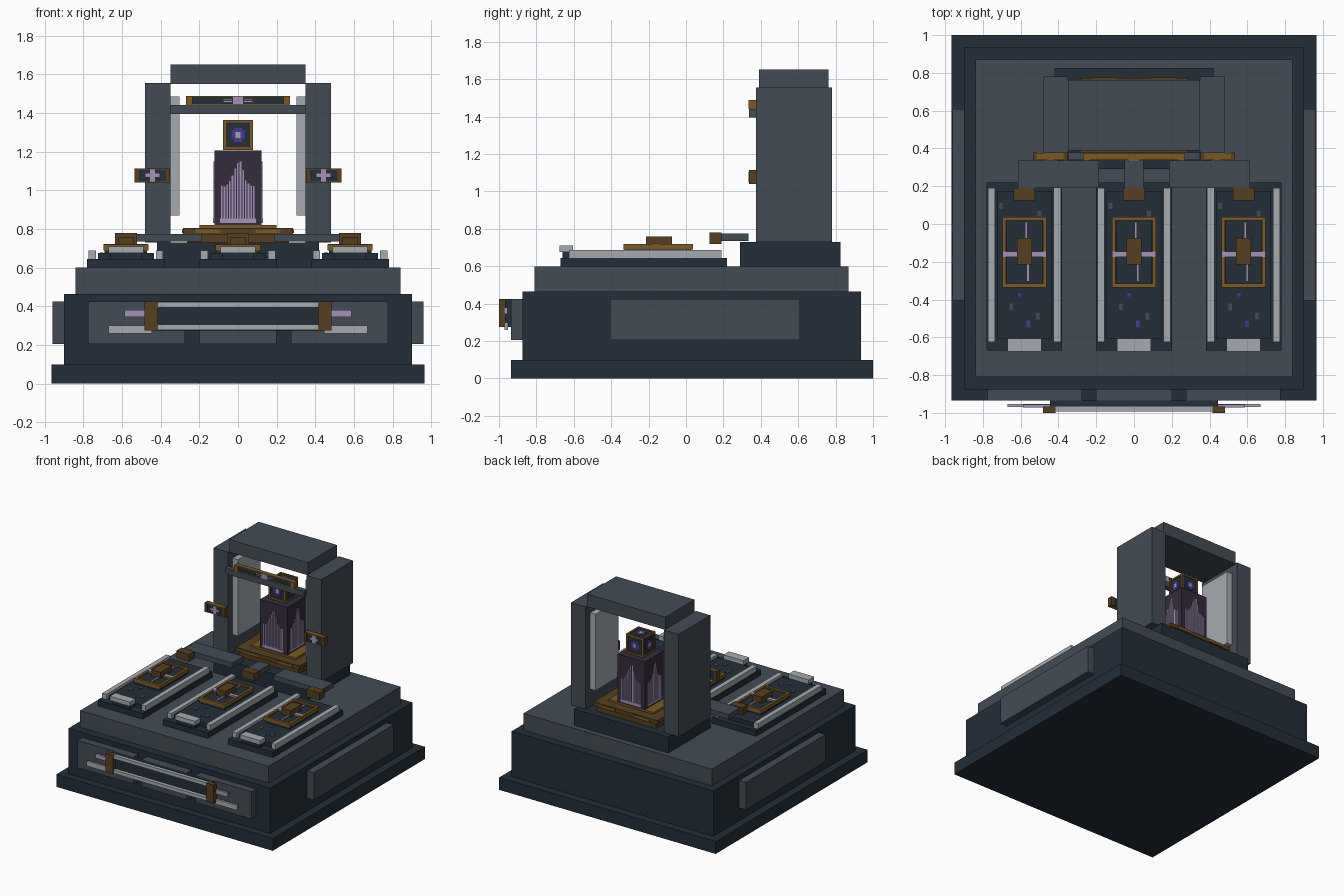
import bpy, bmesh, math, random
from mathutils import Matrix, Vector

if "Cube" in bpy.data.objects:
    bpy.data.objects.remove(bpy.data.objects["Cube"])

random.seed(4)


def material(name, r, g, b):
    lin = [((c / 255 + 0.055) / 1.055) ** 2.4 for c in (r, g, b)]
    m = bpy.data.materials.new(name)
    m.diffuse_color = (*lin, 1)
    m.use_nodes = True
    m.node_tree.nodes["Principled BSDF"].inputs["Base Color"].default_value = m.diffuse_color
    return m


SLATE = material("dark slate", 35, 46, 56)
GREY = material("steel grey", 67, 75, 84)
LIGHT = material("light grey", 166, 171, 176)
BROWN = material("bronze brown", 86, 63, 30)
GOLD = material("dull gold", 124, 90, 36)
LILAC = material("lilac", 166, 146, 186)
PLUM = material("dark plum", 52, 43, 60)
VIOLET = material("violet", 74, 54, 150)


def boxes(name, mat, items, matrix=Matrix()):
    """One object from boxes given as (x0, x1, y0, y1, z0, z1)."""
    bm = bmesh.new()
    for x0, x1, y0, y1, z0, z1 in items:
        m = Matrix.Translation(((x0 + x1) / 2, (y0 + y1) / 2, (z0 + z1) / 2))
        bmesh.ops.create_cube(bm, size=1, matrix=matrix @ m @ Matrix.Diagonal((x1 - x0, y1 - y0, z1 - z0, 1)))
    me = bpy.data.meshes.new(name)
    bm.to_mesh(me)
    bm.free()
    me.materials.append(mat)
    ob = bpy.data.objects.new(name, me)
    bpy.context.collection.objects.link(ob)
    return ob


def mirrored(items):
    return items + [(-b, -a, c, d, e, f) for a, b, c, d, e, f in items]


def frame(x, y, z0, z1, w):
    """Four border bars of a flat rectangle, x and y being (low, high)."""
    return [(x[0], x[0] + w, *y, z0, z1), (x[1] - w, x[1], *y, z0, z1),
            (x[0] + w, x[1] - w, y[0], y[0] + w, z0, z1),
            (x[0] + w, x[1] - w, y[1] - w, y[1], z0, z1)]


# stepped base
boxes("plinth", SLATE, [(-.965, .965, -.935, 1, 0, .1)])
boxes("body", SLATE, [(-.9, .9, -.875, .935, .1, .465)])
boxes("deck", GREY, [(-.84, .84, -.81, .87, .465, .6)])
boxes("side_panels", GREY, mirrored([(.9, .96, -.405, .61, .205, .425)]))

# front console with rails and brackets
boxes("front_panels", GREY, mirrored([(.275, .775, -.935, -.875, .205, .425)])
      + [(-.2, .2, -.935, -.875, .205, .425)])
boxes("front_slab", SLATE, [(-.445, .445, -.965, -.935, .275, .425)])
boxes("front_rails", LIGHT, [(-.415, .415, -.993, -.965, .395, .422),
                             (-.415, .415, -.993, -.965, .277, .305)])
boxes("front_brackets", BROWN, mirrored([(.415, .483, -1, -.965, .275, .425)]))
boxes("front_lower_bars", LIGHT, mirrored([(.445, .67, -.97, -.953, .26, .3)]))
boxes("front_upper_pins", LILAC, mirrored([(.445, .588, -.972, -.955, .345, .38)]))

# three identical trays with cartridges
for i, cx in enumerate((-.58, 0, .58)):
    n, T = f"_{i + 1}", Matrix.Translation((cx, 0, 0))
    boxes("tray" + n, SLATE, [(-.2, .2, -.67, .22, .6, .645),
                              (-.145, .145, -.605, .175, .645, .675),
                              (-.08, .08, -.66, -.605, .645, .675)], T)
    boxes("tray_rails" + n, LIGHT, mirrored([(.155, .193, -.625, .19, .645, .688)]), T)
    boxes("tray_stop" + n, LIGHT, [(-.09, .09, -.675, -.605, .675, .71)], T)
    boxes("cartridge_core" + n, SLATE, [(-.095, .095, -.315, .02, .675, .71)], T)
    boxes("cartridge_frame" + n, GOLD, frame((-.117, .117), (-.335, .038), .69, .72, .02), T)
    boxes("cartridge_foot" + n, SLATE, [(-.11, .11, -.33, .03, .675, .69)], T)
    boxes("cartridge_knob" + n, BROWN, [(-.04, .04, -.215, -.075, .71, .76)], T)
    boxes("cartridge_cross" + n, LILAC, mirrored([(.04, .115, -.175, -.145, .71, .723)])
          + [(.002, .016, -.075, .01, .71, .718), (.012, .026, -.305, -.215, .71, .718)], T)
    boxes("tray_marks_grey" + n, GREY, [(-.08, -.06, -.455, -.42, .675, .679),
                                        (.06, .08, -.505, -.47, .675, .679),
                                        (-.135, -.115, .08, .11, .675, .679),
                                        (.07, .09, .04, .07, .675, .679)], T)
    boxes("tray_marks_violet" + n, VIOLET, [(.01, .03, -.545, -.51, .675, .679),
                                            (-.035, -.015, -.385, -.365, .675, .679)], T)
    # plug where the arm meets the tray
    boxes("plug" + n, BROWN, [(-.057, .057, .125, .19, .72, .78)], T)

# arms from the gate to the trays
boxes("arms", GREY, mirrored([(.185, .615, .19, .335, .735, .775)])
      + [(-.05, .05, .19, .335, .735, .775)])

# gate
boxes("gate_base", SLATE, [(-.42, .42, .29, .825, .6, .73)])
boxes("gate_columns", GREY, mirrored([(.35, .48, .375, .78, .73, 1.555)]))
boxes("gate_lintel", GREY, [(-.35, .35, .39, .762, 1.55, 1.652)])
boxes("gate_inner_panels", LIGHT, mirrored([(.302, .35, .43, .72, .87, 1.485)]))
boxes("gate_crossbar", GREY, [(-.35, .35, .338, .378, 1.395, 1.442)])

# light bar on the crossbar
boxes("bar_core", SLATE, [(-.25, .25, .343, .372, 1.447, 1.483)])
boxes("bar_frame", GOLD, mirrored([(.235, .27, .335, .375, 1.442, 1.488)])
      + [(-.235, .235, .34, .375, 1.442, 1.448), (-.235, .235, .34, .375, 1.482, 1.488)])
boxes("bar_pins", LIGHT, mirrored([(.03, .075, .337, .343, 1.457, 1.461),
                                   (.03, .075, .337, .343, 1.469, 1.473)]))
boxes("bar_gem", LILAC, [(-.028, .028, .333, .375, 1.446, 1.486)])

# nodes on the columns
for side, cx in (("left", -.443), ("right", .443)):
    T = Matrix.Translation((cx, 0, 1.077))
    boxes(f"{side}_node_core", SLATE, [(-.075, .075, .343, .375, -.035, .035)], T)
    boxes(f"{side}_node_frame", BROWN, mirrored([(.07, .092, .337, .378, -.037, .037)]), T)
    boxes(f"{side}_node_trim", GOLD, [(-.07, .07, .34, .375, -.037, -.031),
                                      (-.07, .07, .34, .375, .031, .037)], T)
    boxes(f"{side}_node_gem", LILAC, [(-.016, .016, .335, .344, -.03, .03),
                                      (-.036, .036, .337, .344, -.009, .009)], T)

# shrine pedestal and tower
CY = .575
boxes("pedestal_foot", BROWN, [(-.265, .265, .39, .76, .73, .772)])
boxes("pedestal_top", BROWN, [(-.285, .285, .378, .772, .772, .805)])
boxes("pedestal_trim", GOLD, mirrored([(.09, .22, .374, .776, .78, .798)])
      + [(-.289, .289, CY - .12, CY + .12, .78, .798),
         (-.2, .2, .45, .7, .805, .82)])
boxes("tower", PLUM, [(-.122, .122, CY - .122, CY + .122, .815, 1.205)])

# ragged bars on each tower side
heights = [.20 + .09 * max(0, math.cos((k - 6) * .42)) + random.uniform(-.02, .02) for k in range(13)]
heights[7] = .315
bars = [(-.088 + k * .0138, -.079 + k * .0138, -.128, -.121, .852, .835 + h)
        for k, h in enumerate(heights)]
bars.append((-.092, .092, -.129, -.121, .832, .854))
for i in range(4):
    M = Matrix.Translation((0, CY, 0)) @ Matrix.Rotation(i * math.pi / 2, 4, "Z")
    boxes(f"tower_bars_{i + 1}", LILAC, bars, M)

# framed cube head with an eye on each exposed face
HZ = 1.287
boxes("head_core", SLATE, [(-.07, .07, CY - .07, CY + .07, HZ - .078, HZ + .07)])
turns = [Matrix.Rotation(i * math.pi / 2, 4, "Z") for i in range(4)]
turns.append(Matrix.Rotation(-math.pi / 2, 4, "X"))
for i, R in enumerate(turns):
    M = Matrix.Translation((0, CY, HZ)) @ R @ Matrix.Rotation(math.pi / 2, 4, "X")
    boxes(f"head_frame_{i + 1}", GOLD, frame((-.077, .077), (-.077, .077), .065, .077, .014), M)
    boxes(f"head_eye_{i + 1}", VIOLET, [(-.034, .034, -.022, .022, .068, .074),
                                        (-.02, .02, -.036, .036, .068, .074)], M)
    boxes(f"head_pupil_{i + 1}", LIGHT, [(-.012, .012, -.016, .016, .07, .077)], M)
